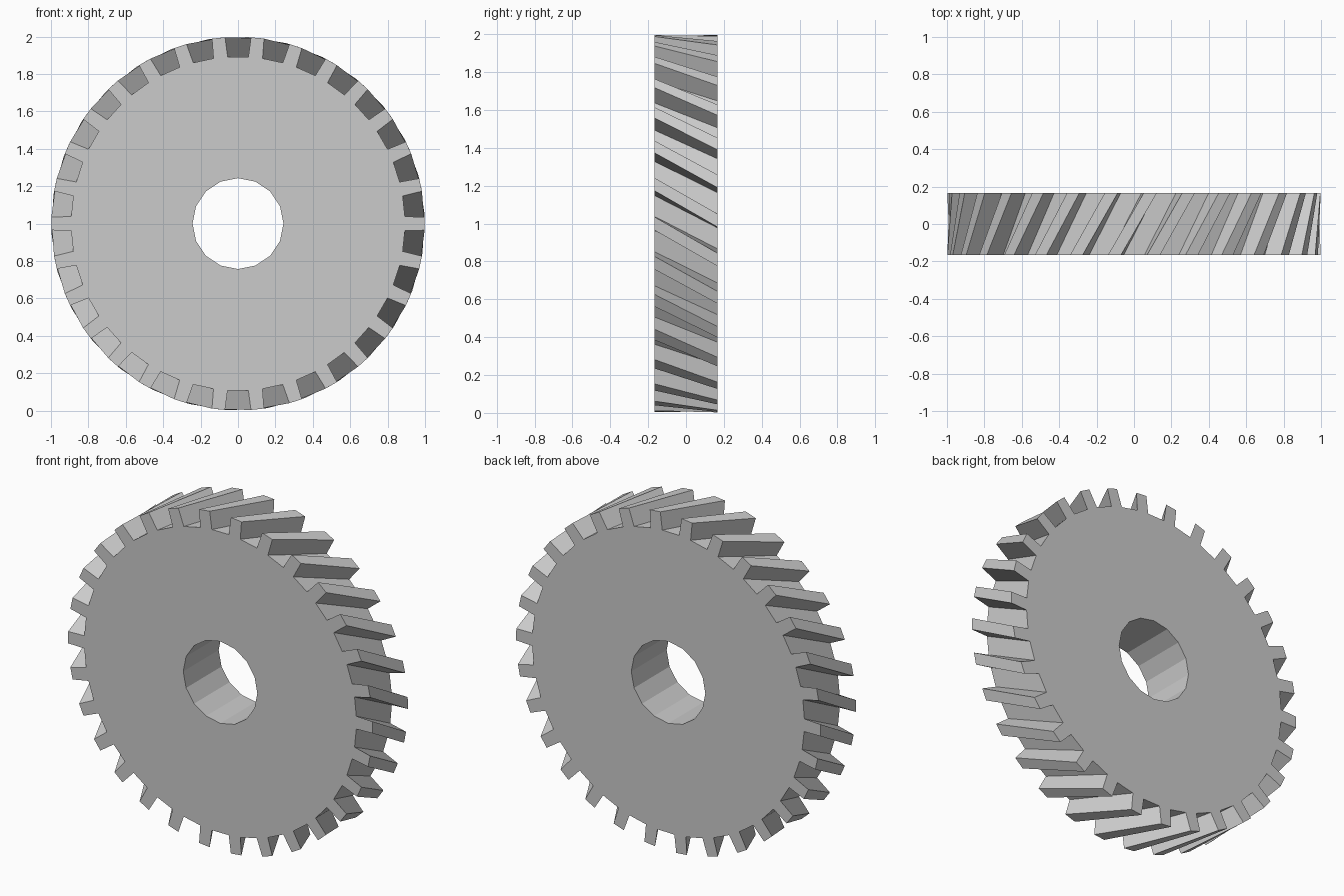
import bpy, bmesh, math

if "Cube" in bpy.data.objects:
    bpy.data.objects.remove(bpy.data.objects["Cube"])

TEETH, HALF_W, TWIST = 30, 0.166, math.radians(11)
R_TIP, R_ROOT, R_HOLE, HOLE_SIDES = 0.9985, 0.893, 0.243, 16
TIP_HALF, ROOT_HALF = 0.035, 0.038


def polar(bm, r, a, y):
    # angle 0 points up, clockwise seen from the front
    return bm.verts.new((r * math.sin(a), y, 1 + r * math.cos(a)))


def tooth_loop(bm, y, twist):
    verts = []
    for i in range(TEETH):
        a = math.tau * (i + 0.5) / TEETH + twist
        for r, h in ((R_ROOT, -ROOT_HALF), (R_TIP, -TIP_HALF),
                     (R_TIP, TIP_HALF), (R_ROOT, ROOT_HALF)):
            verts.append(polar(bm, r, a + math.asin(h / r), y))
    return verts


def hole_loop(bm, y):
    return [polar(bm, R_HOLE, math.tau * i / HOLE_SIDES, y) for i in range(HOLE_SIDES)]


def join(bm, a, b):
    n = len(a)
    for i in range(n):
        j = (i + 1) % n
        bm.faces.new((a[i], a[j], b[j], b[i]))


bm = bmesh.new()
# slanted teeth and round bore
front, back = tooth_loop(bm, -HALF_W, 0), tooth_loop(bm, HALF_W, TWIST)
hole_f, hole_b = hole_loop(bm, -HALF_W), hole_loop(bm, HALF_W)
join(bm, front, back)
join(bm, hole_f, hole_b)

# flat side faces with the bore left open
for loops in ((front, hole_f), (back, hole_b)):
    edges = [bm.edges.get((l[i], l[i - 1])) for l in loops for i in range(len(l))]
    bmesh.ops.triangle_fill(bm, use_beauty=True, use_dissolve=False, edges=edges)

bmesh.ops.recalc_face_normals(bm, faces=bm.faces[:])
mesh = bpy.data.meshes.new("helical_gear")
bm.to_mesh(mesh)
bm.free()
bpy.context.collection.objects.link(bpy.data.objects.new("helical_gear", mesh))
